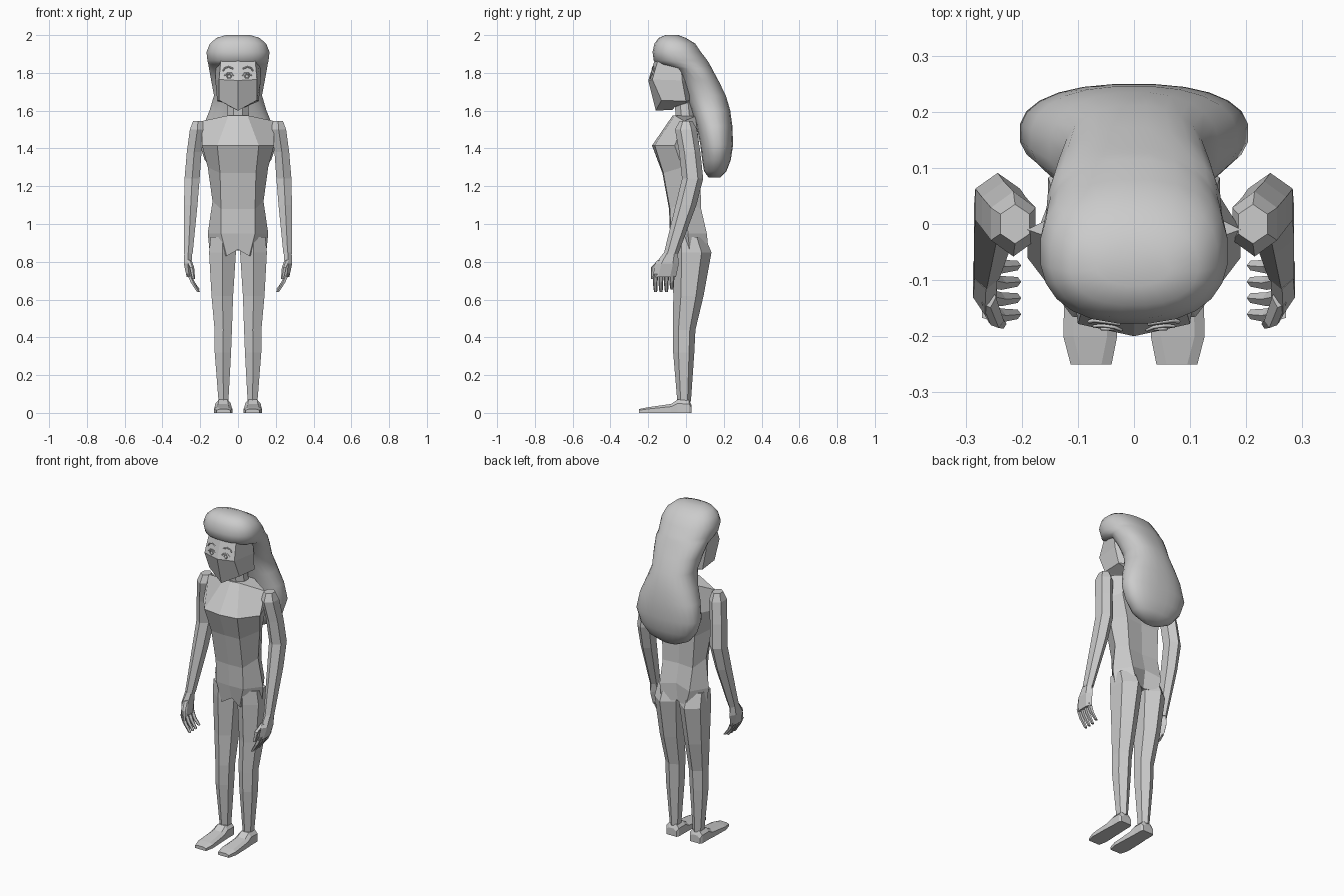
import bpy, bmesh, math


def loft(name, rings, mirror=False):
    """Skin a list of closed rings and cap both ends."""
    bm = bmesh.new()
    rows = [[bm.verts.new(p) for p in r] for r in rings]
    n = len(rows[0])
    for a, b in zip(rows, rows[1:]):
        for i in range(n):
            j = (i + 1) % n
            bm.faces.new((a[i], a[j], b[j], b[i]))
    bm.faces.new(rows[0])
    bm.faces.new(rows[-1])
    bmesh.ops.recalc_face_normals(bm, faces=bm.faces)
    me = bpy.data.meshes.new(name)
    bm.to_mesh(me)
    bm.free()
    ob = bpy.data.objects.new(name, me)
    bpy.context.collection.objects.link(ob)
    if mirror:
        ob.modifiers.new("mirror", 'MIRROR').use_mirror_merge = False
    return ob


def oval(cx, cy, z, rx, ry, n=6, p=2.0):
    """Horizontal (super)ellipse ring."""
    pts = []
    for i in range(n):
        a = 2 * math.pi * (i + 0.5) / n
        c, s = math.cos(a), math.sin(a)
        pts.append((cx + rx * math.copysign(abs(c) ** (2 / p), c),
                    cy + ry * math.copysign(abs(s) ** (2 / p), s), z))
    return pts


def sym(half):
    """Full ring from points listed front centre -> side -> back centre."""
    return half + [(-x, y, z) for x, y, z in half[-2:0:-1]]


def limb(name, data, n=6):
    return loft(name, [oval(*d, n=n) for d in data], mirror=True)


# Torso: shoulder yoke, chest ridge, waist, hips
loft("torso", [sym(r) for r in [
    [(0, -.07, 1.575), (.05, -.06, 1.575), (.19, -.01, 1.545), (.07, .05, 1.57), (0, .05, 1.575)],
    [(0, -.18, 1.415), (.11, -.165, 1.415), (.19, -.06, 1.415), (.14, .07, 1.42), (0, .065, 1.42)],
    [(0, -.125, 1.27), (.095, -.12, 1.27), (.16, -.02, 1.3), (.11, .075, 1.27), (0, .065, 1.27)],
    [(0, -.09, 1.08), (.09, -.085, 1.08), (.135, 0, 1.12), (.10, .08, 1.08), (0, .07, 1.08)],
    [(0, -.085, .95), (.09, -.08, .95), (.16, .01, .95), (.10, .11, .95), (0, .095, .97)],
    [(0, -.06, .865), (.06, -.07, .83), (.15, .02, .85), (.08, .12, .85), (0, .08, .86)],
]])

# Neck
loft("neck", [oval(0, .0, 1.54, .065, .055, 8), oval(0, -.015, 1.69, .055, .055, 8)])

# Head: pointed chin, nose-level ridge, forehead
loft("head", [sym(r) for r in [
    [(0, -.07, 1.605), (.04, -.06, 1.62), (.07, 0, 1.64), (0, .04, 1.65)],
    [(0, -.16, 1.60), (.10, -.13, 1.655), (.11, 0, 1.65), (0, .05, 1.66)],
    [(0, -.20, 1.76), (.10, -.178, 1.765), (.12, -.02, 1.76), (0, .08, 1.76)],
    [(0, -.162, 1.88), (.09, -.145, 1.88), (.12, -.03, 1.88), (0, .07, 1.88)],
    [(0, -.12, 1.93), (.06, -.11, 1.93), (.08, -.04, 1.93), (0, .02, 1.93)],
]])

# Hair: z, front y, back y, half width
hair = loft("hair", [oval(0, (f + b) / 2, z, w, (b - f) / 2, 24, 2.35) for z, f, b, w in [
    (2.0, -.11, -.04, .065), (1.985, -.145, 0, .115), (1.955, -.168, .05, .15),
    (1.91, -.178, .08, .168), (1.865, -.172, .115, .163), (1.845, -.145, .127, .158),
    (1.825, -.07, .137, .155), (1.76, -.03, .172, .143), (1.68, 0, .212, .128),
    (1.60, .03, .235, .152), (1.52, .055, .246, .185), (1.42, .075, .25, .205),
    (1.34, .085, .238, .178), (1.28, .095, .215, .13), (1.245, .12, .18, .06)]])
bpy.context.view_layer.objects.active = hair
hair.select_set(True)
bpy.ops.object.shade_smooth_by_angle(angle=math.radians(50))

# Legs
limb("leg", [
    (.08, .015, .93, .075, .085), (.082, .03, .85, .082, .105), (.083, .013, .62, .066, .08),
    (.078, -.01, .44, .053, .06), (.08, -.012, .32, .05, .056), (.077, -.01, .06, .03, .036)])

# Feet: sections from toe to heel (y, inner x, outer x, top z)
loft("foot", [[(a, y, 0), (b, y, 0), (b, y, t * .7), (b - .018, y, t), (a + .018, y, t), (a, y, t * .7)]
              for y, a, b, t in [(-.25, .04, .113, .02), (-.2, .03, .126, .03), (-.08, .035, .123, .047),
                                 (-.045, .037, .12, .07), (.015, .037, .12, .068), (.028, .045, .112, .045)]],
     mirror=True)

# Arms
limb("arm", [
    (.212, 0, 1.545, .03, .035), (.215, .0, 1.50, .046, .058), (.232, .02, 1.38, .045, .056),
    (.243, .035, 1.24, .046, .056), (.25, 0, 1.1, .041, .055), (.263, -.08, .84, .026, .038)])

# Hands: palm, four fingers, thumb
limb("palm", [(.264, -.08, .85, .023, .036), (.266, -.1, .79, .024, .062),
              (.258, -.115, .72, .016, .062)])
for i in range(4):
    y = -.072 - .029 * i
    tip = .64 + (.012 if i == 0 else 0)
    limb("finger", [(.26, y, .735, .013, .014), (.24, y - .004, .69, .012, .013),
                    (.21, y - .002, tip, .009, .009)], n=5)
limb("thumb", [(.26, -.13, .81, .014, .02), (.245, -.172, .77, .013, .014),
               (.235, -.178, .71, .008, .009)], n=5)


# Facial features as thin beads on the face
def bead(name, pts, r, closed=False):
    cu = bpy.data.curves.new(name, 'CURVE')
    cu.dimensions = '3D'
    cu.bevel_depth = r
    cu.bevel_resolution = 0
    sp = cu.splines.new('POLY')
    sp.points.add(len(pts) - 1)
    for p, co in zip(sp.points, pts):
        p.co = (*co, 1)
    sp.use_cyclic_u = closed
    for side in (1, -1):
        ob = bpy.data.objects.new(name, cu)
        ob.scale.x = side
        bpy.context.collection.objects.link(ob)


bead("eyebrow", [(.025, -.178, 1.822), (.05, -.174, 1.832), (.07, -.172, 1.825), (.08, -.174, 1.81)], .004)
bead("upper_eyelid", [(.022, -.189, 1.785), (.035, -.184, 1.799), (.055, -.181, 1.799), (.072, -.182, 1.785)], .003)
bead("iris", [(.047 + .011 * math.cos(k * math.pi / 4), -.187, 1.782 + .011 * math.sin(k * math.pi / 4))
              for k in range(8)], .003, closed=True)
